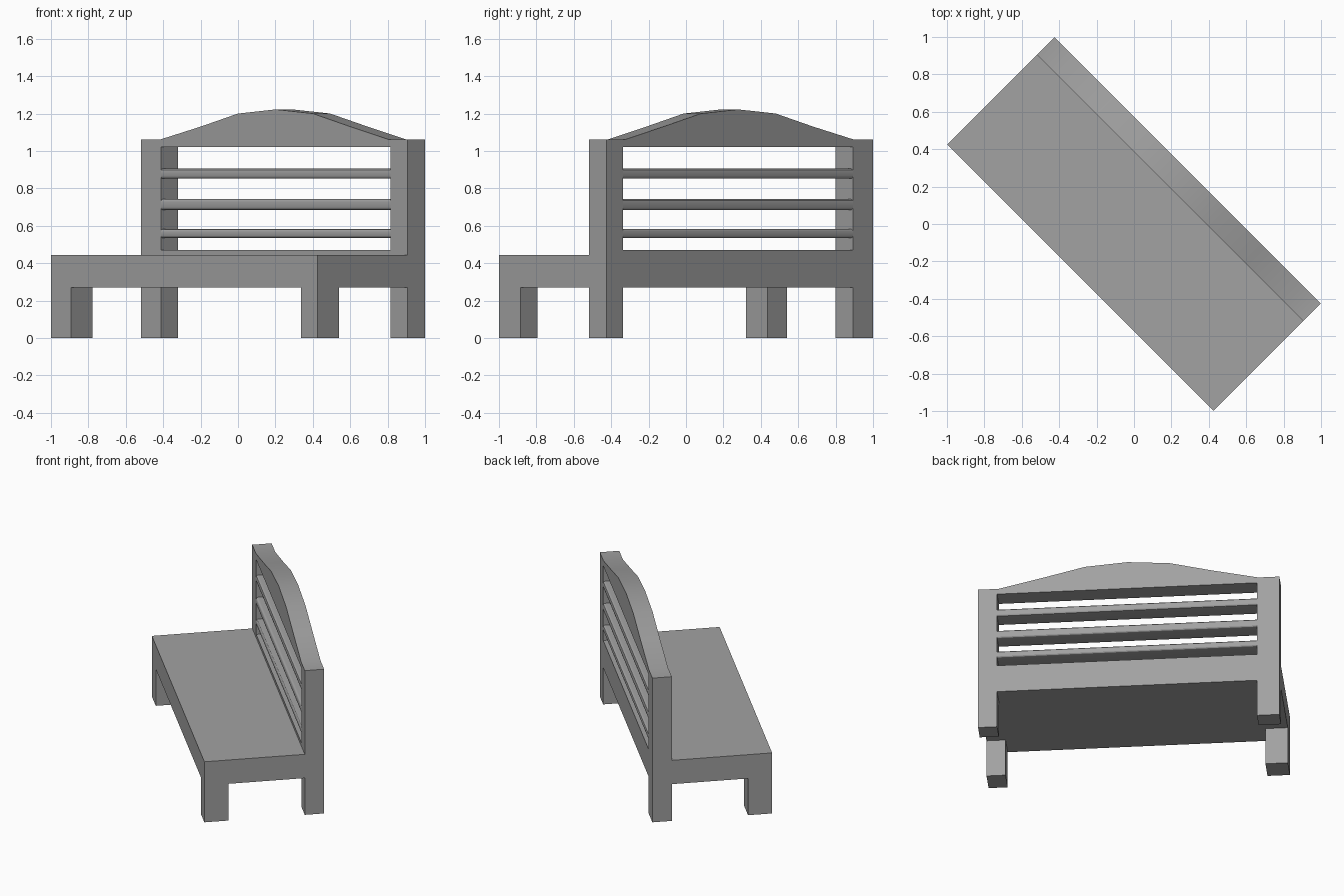
import bpy, bmesh, math
from mathutils import Matrix, Vector

if "Cube" in bpy.data.objects:
    bpy.data.objects.remove(bpy.data.objects["Cube"])

# The bench is built along local x (length) and y (depth), then turned by 45 degrees
TURN = Matrix.Rotation(math.radians(-45), 4, 'Z')
L, D = 1.0075, 0.405            # half length, half depth
BACK = 0.274                    # front plane of the backrest
IN_L, IN_R = -0.8575, 0.88      # inner sides of the back posts
SEAT_LOW, SEAT_TOP = 0.27, 0.445

grey = bpy.data.materials.new("grey")
grey.diffuse_color = (0.36, 0.36, 0.36, 1)
grey.use_nodes = True
grey.node_tree.nodes["Principled BSDF"].inputs["Base Color"].default_value = grey.diffuse_color


def finish(name, bm):
    bmesh.ops.recalc_face_normals(bm, faces=bm.faces[:])
    bm.transform(TURN)
    mesh = bpy.data.meshes.new(name)
    bm.to_mesh(mesh)
    bm.free()
    mesh.materials.append(grey)
    ob = bpy.data.objects.new(name, mesh)
    bpy.context.collection.objects.link(ob)
    bpy.ops.object.select_all(action='DESELECT')
    ob.select_set(True)
    bpy.context.view_layer.objects.active = ob
    bpy.ops.object.shade_smooth_by_angle(angle=math.radians(30))
    return ob


def box(name, x0, x1, y0, y1, z0, z1):
    bm = bmesh.new()
    bmesh.ops.create_cube(bm, size=1)
    for v in bm.verts:
        v.co = ((x0 + x1) / 2 + v.co.x * (x1 - x0),
                (y0 + y1) / 2 + v.co.y * (y1 - y0),
                (z0 + z1) / 2 + v.co.z * (z1 - z0))
    return finish(name, bm)


def slat(name, z0, z1, r=0.014):
    """Bar with rounded long edges, running between the posts."""
    bm = bmesh.new()
    ring = []
    for cy, cz, start in ((D - r, z1 - r, 0), (BACK + r, z1 - r, 90),
                          (BACK + r, z0 + r, 180), (D - r, z0 + r, 270)):
        for k in range(4):
            a = math.radians(start + 30 * k)
            ring.append(bm.verts.new((IN_L, cy + r * math.cos(a), cz + r * math.sin(a))))
    face = bm.faces.new(ring)
    ext = bmesh.ops.extrude_face_region(bm, geom=[face])
    bmesh.ops.translate(bm, vec=(IN_R - IN_L, 0, 0),
                        verts=[g for g in ext['geom'] if isinstance(g, bmesh.types.BMVert)])
    return finish(name, bm)


# Backrest frame: posts, lower rail and arched crest as one cut-out board
crest = [(-0.868, 1.06), (-0.557, 1.13), (-0.274, 1.20), (0.009, 1.222),
         (0.292, 1.20), (0.575, 1.13), (0.871, 1.06)]
outline = ([(-L, 0), (-L, 1.06)] + crest +
           [(L, 1.06), (L, 0), (IN_R, 0), (IN_R, SEAT_LOW), (IN_L, SEAT_LOW), (IN_L, 0)])
opening = [(IN_L, 0.47), (IN_R, 0.47), (IN_R, 1.02), (IN_L, 1.02)]
bm = bmesh.new()
for loop in (outline, opening):
    vs = [bm.verts.new((x, BACK, z)) for x, z in loop]
    for a, b in zip(vs, vs[1:] + vs[:1]):
        bm.edges.new((a, b))
bmesh.ops.triangle_fill(bm, use_beauty=True, edges=bm.edges[:], normal=Vector((0, -1, 0)))
ext = bmesh.ops.extrude_face_region(bm, geom=bm.faces[:])
bmesh.ops.translate(bm, vec=(0, D - BACK, 0),
                    verts=[g for g in ext['geom'] if isinstance(g, bmesh.types.BMVert)])
finish("backrest_frame", bm)

# Back slats
for i, (z0, z1) in enumerate(((0.535, 0.582), (0.685, 0.742), (0.852, 0.905))):
    slat(f"back_slat_{i + 1}", z0, z1)

# Seat and front legs
box("seat", -L, L, -D, BACK, SEAT_LOW, SEAT_TOP)
box("front_leg_left", -L, IN_L, -D, -D + 0.163, 0, SEAT_LOW)
box("front_leg_right", IN_R, L, -D, -D + 0.163, 0, SEAT_LOW)
